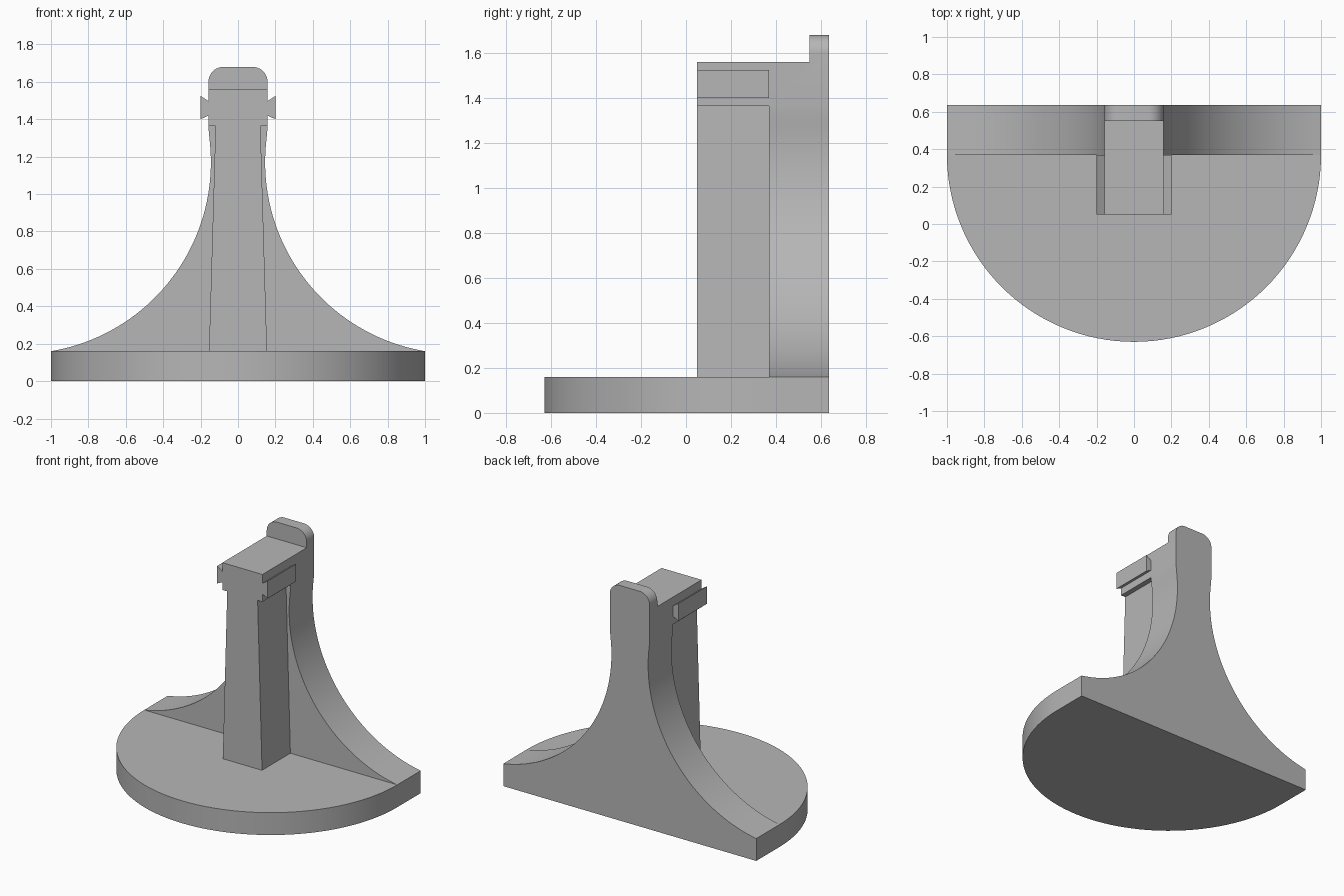
import bpy, bmesh, math

cube = bpy.data.objects.get("Cube")
if cube:
    bpy.data.objects.remove(cube, do_unlink=True)

grey = bpy.data.materials.new("light grey")
grey.use_nodes = True
GREY = (0.47, 0.47, 0.47, 1)
grey.diffuse_color = GREY
grey.node_tree.nodes["Principled BSDF"].inputs["Base Color"].default_value = GREY


def prism(name, outline, offset):
    """Extrude a closed 3D outline by an offset into a solid."""
    bm = bmesh.new()
    face = bm.faces.new([bm.verts.new(p) for p in outline])
    new = bmesh.ops.extrude_face_region(bm, geom=[face])["geom"]
    verts = [v for v in new if isinstance(v, bmesh.types.BMVert)]
    bmesh.ops.translate(bm, vec=offset, verts=verts)
    bmesh.ops.recalc_face_normals(bm, faces=bm.faces)
    mesh = bpy.data.meshes.new(name)
    bm.to_mesh(mesh)
    bm.free()
    mesh.materials.append(grey)
    obj = bpy.data.objects.new(name, mesh)
    bpy.context.collection.objects.link(obj)
    bpy.ops.object.select_all(action='DESELECT')
    obj.select_set(True)
    bpy.context.view_layer.objects.active = obj
    return obj


def smooth():
    bpy.ops.object.shade_smooth_by_angle(angle=math.radians(20))


def mirrored(right, y):
    """Close a right-hand (x, z) profile with its mirror image."""
    return [(x, y, z) for x, z in right] + [(-x, y, z) for x, z in reversed(right)]


BACK, WALL, FRONT = 0.635, 0.37, 0.05
DECK, TOP, HALF = 0.16, 1.56, 0.158

# Half-round base with short straight sides
arc = [math.pi * i / 64 for i in range(65)]
base = [(1, BACK, 0)] + [(math.cos(a), WALL - math.sin(a), 0) for a in arc] + [(-1, BACK, 0)]
prism("base", base, (0, 0, DECK))
smooth()

# Flared back plate: large concave flank, small convex blend, rounded top
radius, mid = 1.024, 1.17
flank = []
for i in range(41):
    a = math.asin((DECK - mid) / radius) * (1 - i / 40) + math.asin(0.09 / radius) * i / 40
    flank.append((0.145 + radius - radius * math.cos(a), mid + radius * math.sin(a)))
flank[0] = (1, DECK)
flank += [(0.152, 1.29), (0.155, 1.32), (0.157, 1.345), (HALF, 1.37)]
r = 0.08
corner = [(HALF - r + r * math.cos(a), 1.68 - r + r * math.sin(a))
          for a in (math.pi / 2 * i / 10 for i in range(11))]
plate = prism("back_plate", mirrored(flank + corner, WALL), (0, BACK - WALL, 0))

# Notch that leaves only a thin stop tab standing at the rear
notch = prism("notch_cutter", [(x, 0.3, z) for x, z in
              ((-0.4, TOP), (0.4, TOP), (0.4, 1.9), (-0.4, 1.9))], (0, 0.25, 0))
notch.hide_render = True
notch.hide_viewport = True
cut = plate.modifiers.new("notch", 'BOOLEAN')
cut.operation = 'DIFFERENCE'
cut.solver = 'EXACT'
cut.object = notch
plate.select_set(True)
bpy.context.view_layer.objects.active = plate
bpy.ops.object.modifier_apply(modifier=cut.name)
bpy.data.objects.remove(notch, do_unlink=True)
smooth()

# Tapered post with dovetail rails on both sides of its head
post = [(0.155, DECK), (0.12, 1.365), (HALF, 1.365), (HALF, 1.42),
        (0.2, 1.4), (0.2, 1.525), (HALF, 1.497), (HALF, TOP)]
prism("rail_post", mirrored(post, FRONT), (0, WALL - FRONT, 0))
